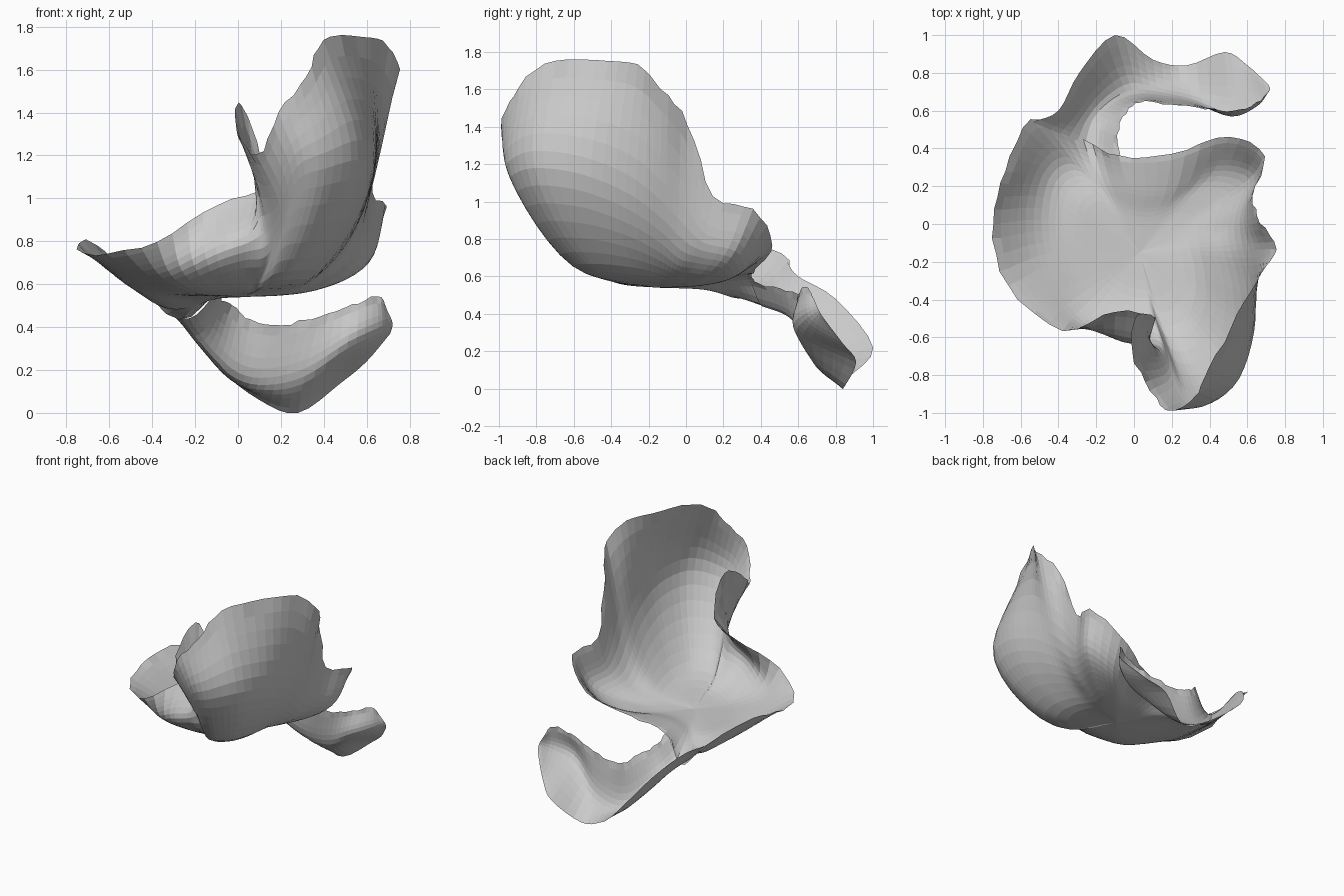
import bpy, bmesh, random
from mathutils import Vector

random.seed(4)


def spline(pts, steps, closed=False):
    """Catmull-Rom curve through pts, with steps samples per span."""
    n = len(pts)

    def at(i):
        if closed:
            return pts[i % n]
        if i < 0:
            return pts[0] * 2 - pts[1]
        if i >= n:
            return pts[-1] * 2 - pts[-2]
        return pts[i]
    out = []
    for i in range(n if closed else n - 1):
        a, b, c, d = at(i - 1), at(i), at(i + 1), at(i + 2)
        for s in range(steps):
            t = s / steps
            out.append(0.5 * (2 * b + (c - a) * t + (2 * a - 5 * b + 4 * c - d) * t ** 2
                              + (3 * b - a - 3 * c + d) * t ** 3))
    if not closed:
        out.append(pts[-1].copy())
    return out


def sheet(name, rows, across, along, closed=False):
    """Thin surface through rows of points, lofted both ways."""
    lines = [spline(r, across) for r in rows]
    columns = [spline(list(c), along, closed) for c in zip(*lines)]
    # slightly ragged free border
    for p in columns[-1]:
        p += Vector([random.uniform(-0.007, 0.007) for _ in range(3)])
    bm = bmesh.new()
    grid = [[bm.verts.new(p) for p in col] for col in columns]
    m = len(grid[0])
    for i in range(len(grid) - 1):
        for j in range(m if closed else m - 1):
            k = (j + 1) % m
            bm.faces.new((grid[i][j], grid[i + 1][j], grid[i + 1][k], grid[i][k]))
    bmesh.ops.remove_doubles(bm, verts=bm.verts, dist=0.0005)
    bmesh.ops.recalc_face_normals(bm, faces=bm.faces)
    mesh = bpy.data.meshes.new(name)
    bm.to_mesh(mesh)
    bm.free()
    obj = bpy.data.objects.new(name, mesh)
    bpy.context.collection.objects.link(obj)
    return obj


# Curved shell: spokes from the floor centre, each given as (middle, rim)
centre = Vector((0.03, -0.15, 0.54))
spokes = [
    # right wall and tall front wall
    (0.57, 0.08, 0.74, 0.63, 0.15, 1.03),
    (0.56, -0.02, 0.80, 0.67, 0.01, 1.42),
    (0.58, -0.14, 0.92, 0.75, -0.13, 1.60),
    (0.62, -0.32, 1.05, 0.67, -0.26, 1.73),
    (0.63, -0.57, 1.15, 0.55, -0.48, 1.76),
    (0.56, -0.81, 1.18, 0.40, -0.76, 1.74),
    (0.41, -0.93, 1.14, 0.32, -0.92, 1.57),
    (0.28, -0.92, 1.09, 0.19, -0.995, 1.40),
    # curled hook
    (0.20, -0.79, 0.93, 0.09, -0.88, 1.20),
    (0.15, -0.69, 0.86, -0.01, -0.68, 1.33),
    (0.11, -0.65, 0.83, 0.02, -0.48, 1.44),
    (0.04, -0.64, 0.79, 0.12, -0.50, 1.07),
    # low front and left rim
    (-0.10, -0.61, 0.74, -0.10, -0.46, 0.97),
    (-0.31, -0.48, 0.64, -0.38, -0.57, 0.80),
    (-0.45, -0.22, 0.61, -0.67, -0.33, 0.74),
    (-0.49, 0.02, 0.585, -0.75, 0.00, 0.78),
    (-0.45, 0.24, 0.55, -0.68, 0.28, 0.80),
    (-0.34, 0.32, 0.49, -0.54, 0.55, 0.68),
    # back rim
    (-0.20, 0.25, 0.495, -0.27, 0.45, 0.43),
    (-0.04, 0.19, 0.57, -0.08, 0.36, 0.585),
    (0.17, 0.18, 0.585, 0.20, 0.37, 0.64),
    (0.42, 0.28, 0.61, 0.50, 0.46, 0.77),
    (0.61, 0.24, 0.70, 0.69, 0.36, 0.96),
]
rows = []
for s in spokes:
    mid, rim = Vector(s[:3]), Vector(s[3:])
    inner = centre.lerp(mid, 0.58)
    inner.z = centre.z + (mid.z - centre.z) * 0.2
    rows.append([centre, inner, mid, rim])
sheet("curved_shell", rows, 6, 4, closed=True)

# Narrow strip running back into a scooped lobe: outer edge, middle, inner edge
strip = [
    (-0.54, 0.54, 0.68, -0.26, 0.42, 0.44, -0.08, 0.34, 0.58),
    (-0.40, 0.60, 0.60, -0.22, 0.55, 0.385, -0.08, 0.50, 0.53),
    (-0.29, 0.80, 0.48, -0.13, 0.65, 0.27, -0.03, 0.61, 0.50),
    (-0.10, 1.00, 0.22, -0.01, 0.71, 0.16, 0.06, 0.65, 0.43),
    (0.10, 0.87, 0.06, 0.13, 0.70, 0.13, 0.20, 0.63, 0.41),
    (0.28, 0.84, 0.00, 0.31, 0.66, 0.17, 0.38, 0.61, 0.45),
    (0.48, 0.91, 0.14, 0.51, 0.59, 0.30, 0.53, 0.60, 0.50),
    (0.60, 0.84, 0.24, 0.65, 0.64, 0.37, 0.65, 0.64, 0.54),
    (0.71, 0.74, 0.37, 0.72, 0.71, 0.42, 0.69, 0.68, 0.49),
]
rows = [[Vector(r[i:i + 3]) for i in (0, 3, 6)] for r in strip]
sheet("strip_and_lobe", rows, 6, 4)
